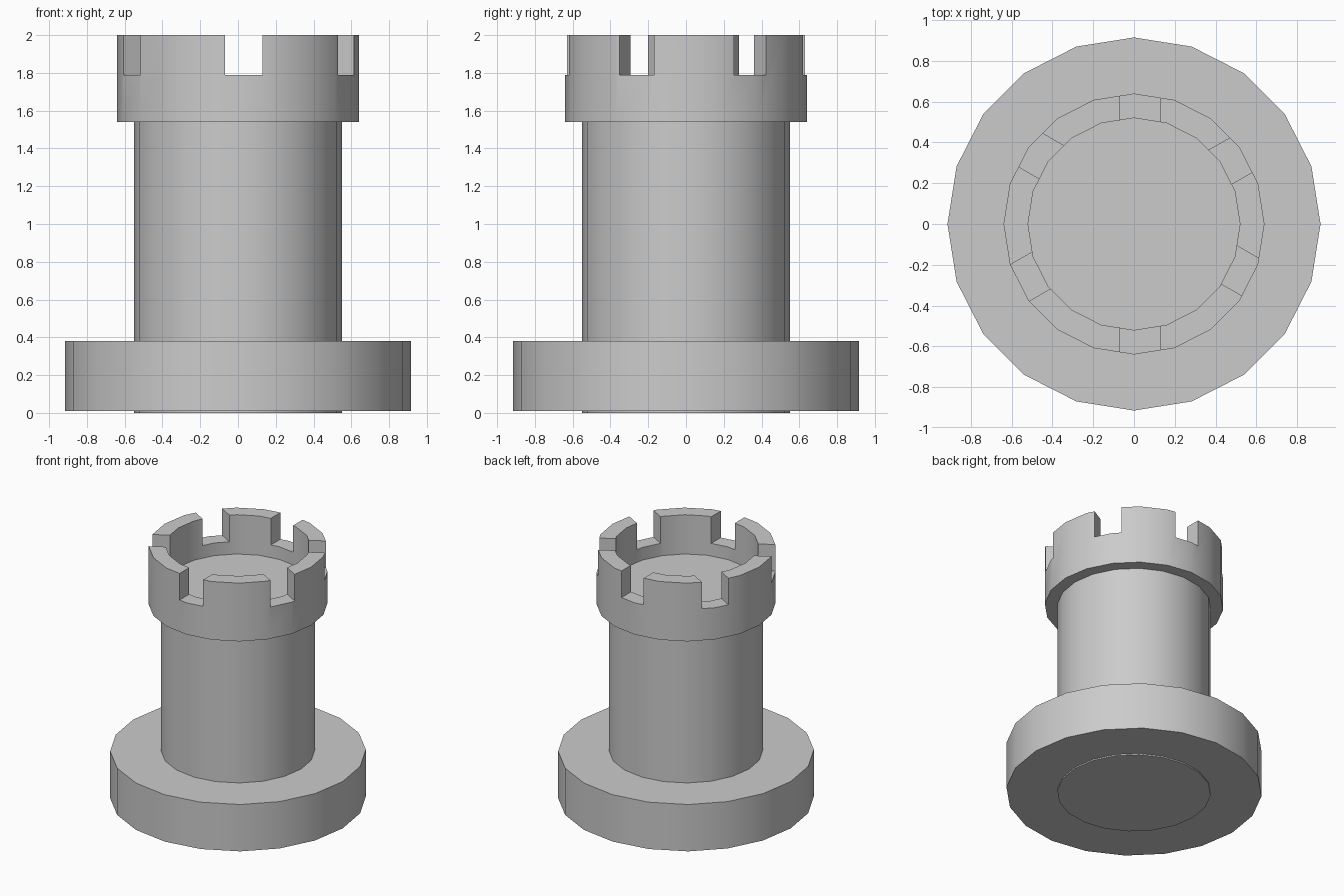
import bpy
import bmesh
import math

SIDES = 20

cube = bpy.data.objects.get("Cube")
if cube:
    bpy.data.objects.remove(cube, do_unlink=True)

# Single stone colour
stone = bpy.data.materials.new("stone_grey")
stone.use_nodes = True
colour = (0.6, 0.6, 0.6, 1.0)
stone.diffuse_color = colour
stone.node_tree.nodes["Principled BSDF"].inputs["Base Color"].default_value = colour


def activate(obj):
    bpy.ops.object.select_all(action='DESELECT')
    obj.select_set(True)
    bpy.context.view_layer.objects.active = obj


def smooth(obj):
    activate(obj)
    bpy.ops.object.shade_smooth_by_angle(angle=math.radians(30))


def add_drum(name, radius, bottom, top):
    bpy.ops.mesh.primitive_cylinder_add(
        vertices=SIDES, radius=radius, depth=top - bottom,
        location=(0, 0, (bottom + top) / 2))
    obj = bpy.context.object
    obj.name = name
    obj.data.materials.append(stone)
    return obj


def add_tube(name, outer, inner, bottom, top):
    # Sweep a rectangular section around the vertical axis
    section = [(outer, bottom), (outer, top), (inner, top), (inner, bottom)]
    bm = bmesh.new()
    loops = []
    for i in range(SIDES):
        a = math.tau * i / SIDES
        loops.append([bm.verts.new((r * math.cos(a), r * math.sin(a), z))
                      for r, z in section])
    for i in range(SIDES):
        a, b = loops[i], loops[(i + 1) % SIDES]
        for j in range(4):
            k = (j + 1) % 4
            bm.faces.new((a[j], b[j], b[k], a[k]))
    bmesh.ops.recalc_face_normals(bm, faces=bm.faces)
    mesh = bpy.data.meshes.new(name)
    bm.to_mesh(mesh)
    bm.free()
    mesh.materials.append(stone)
    obj = bpy.data.objects.new(name, mesh)
    bpy.context.collection.objects.link(obj)
    return obj


# Base disc and the column that runs through it up to the sunken floor
smooth(add_drum("base", 0.915, 0.01, 0.38))
smooth(add_drum("column", 0.55, 0.0, 1.69))

# Battlement ring
battlement = add_tube("battlement", 0.64, 0.52, 1.54, 2.0)

# Three crossing bars, slightly off centre, cut the six notches
for angle in (30, 90, 150):
    bpy.ops.mesh.primitive_cube_add(
        size=1, location=(0.03, 0.052, 1.94),
        rotation=(0, 0, math.radians(angle)))
    cutter = bpy.context.object
    cutter.name = "notch_cutter"
    cutter.scale = (2.0, 0.2, 0.3)
    cutter.hide_render = True
    bpy.context.view_layer.update()
    cut = battlement.modifiers.new("notch", 'BOOLEAN')
    cut.operation = 'DIFFERENCE'
    cut.solver = 'EXACT'
    cut.object = cutter
    activate(battlement)
    bpy.ops.object.modifier_apply(modifier=cut.name)
    bpy.data.objects.remove(cutter, do_unlink=True)

smooth(battlement)
